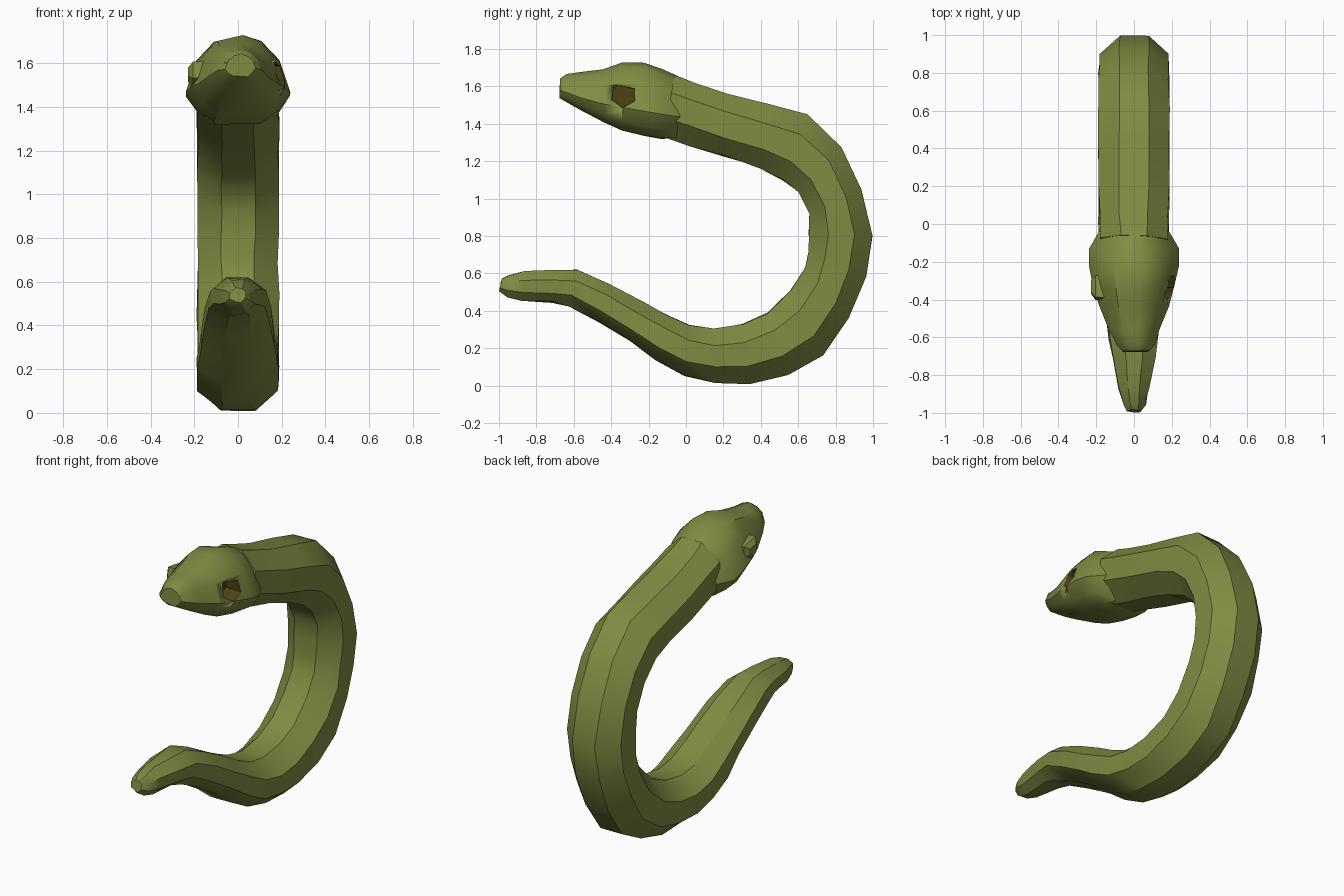
import bpy, bmesh, math, random
from mathutils import Vector

random.seed(4)
if "Cube" in bpy.data.objects:
    bpy.data.objects.remove(bpy.data.objects["Cube"])


def material(name, rgb):
    mat = bpy.data.materials.new(name)
    mat.use_nodes = True
    mat.diffuse_color = (*rgb, 1)
    mat.node_tree.nodes["Principled BSDF"].inputs["Base Color"].default_value = (*rgb, 1)
    return mat


olive = material("olive skin", (0.215, 0.26, 0.055))
dark = material("dark socket", (0.07, 0.055, 0.007))


def loft(name, rings, mat, jitter=0.0, angle=32):
    """Skin a list of closed rings and cap both ends."""
    bm = bmesh.new()
    loops = [[bm.verts.new(p + Vector([random.uniform(-jitter, jitter) for _ in range(3)]))
              for p in ring] for ring in rings]
    n = len(loops[0])
    for a, b in zip(loops, loops[1:]):
        for i in range(n):
            j = (i + 1) % n
            bm.faces.new((a[i], a[j], b[j], b[i]))
    bm.faces.new(loops[0])
    bm.faces.new(loops[-1])
    bmesh.ops.recalc_face_normals(bm, faces=bm.faces)
    mesh = bpy.data.meshes.new(name)
    bm.to_mesh(mesh)
    bm.free()
    mesh.materials.append(mat)
    obj = bpy.data.objects.new(name, mesh)
    bpy.context.collection.objects.link(obj)
    smooth(obj, angle)
    return obj


def smooth(obj, angle):
    bpy.ops.object.select_all(action='DESELECT')
    obj.select_set(True)
    bpy.context.view_layer.objects.active = obj
    bpy.ops.object.shade_smooth_by_angle(angle=math.radians(angle))


# Body: inner curve point, outer curve point, half width, from tail to neck
body_stations = [
    ((-.985, .57), (-.995, .505), .035), ((-.95, .59), (-.955, .475), .06),
    ((-.86, .61), (-.88, .455), .08), ((-.70, .62), (-.72, .447), .11),
    ((-.58, .615), (-.62, .425), .13), ((-.41, .54), (-.47, .345), .15),
    ((-.22, .44), (-.30, .235), .17), ((-.10, .375), (-.17, .14), .18),
    ((.02, .325), (-.01, .055), .185), ((.15, .305), (.16, .01), .185),
    ((.30, .325), (.34, .012), .185), ((.44, .39), (.55, .06), .185),
    ((.56, .505), (.73, .16), .185), ((.635, .63), (.87, .36), .185),
    ((.66, .72), (.96, .58), .185), ((.66, .82), (.995, .80), .185),
    ((.655, .92), (.94, 1.05), .185), ((.60, 1.03), (.83, 1.27), .185),
    ((.52, 1.10), (.65, 1.45), .185), ((.40, 1.165), (.45, 1.50), .185),
    ((.20, 1.23), (.22, 1.56), .185), ((.02, 1.285), (.05, 1.615), .18),
    ((-.12, 1.33), (-.06, 1.655), .175),
]
octagon = [math.radians(22.5 + 45 * k) for k in range(8)]
flat = math.cos(math.radians(22.5))
rings = []
for inner, outer, width in body_stations:
    a, b = Vector((0, *inner)), Vector((0, *outer))
    mid, half = (a + b) / 2, (b - a) / 2
    rings.append([mid + half * (math.sin(t) / flat) + Vector((width * math.cos(t) / flat, 0, 0))
                  for t in octagon])
loft("body", rings, olive, jitter=.005)

# Head: position, bottom, top, half width, sideways shift, from neck to snout
head_stations = [
    (0, 1.35, 1.625, .155, 0), (-.05, 1.325, 1.66, .19, 0),
    (-.13, 1.322, 1.69, .235, 0), (-.22, 1.333, 1.73, .24, 0),
    (-.34, 1.365, 1.73, .215, 0), (-.44, 1.41, 1.695, .185, 0),
    (-.56, 1.47, 1.675, .13, 0), (-.64, 1.515, 1.665, .10, .01),
    (-.675, 1.54, 1.64, .07, .01),
]
side = [(.45, 0), (.8, .14), (1, .34), (.78, .70), (.45, .92)]
section = side + [(.1, 1)] + [(-x, z) for x, z in reversed(side)]
rings = [[Vector((shift + x * w, y, lo + z * (hi - lo))) for x, z in section]
         for y, lo, hi, w, shift in head_stations]
head = loft("head", rings, olive, jitter=.004)


def eye_ring(x, scale):
    """Uneven six-sided outline around the eye."""
    outline = [(-.075, -.02), (-.01, -.07), (.06, -.03), (.06, .04), (-.01, .055), (-.06, .06)]
    return [Vector((x, -.33 + y * scale, 1.55 + z * scale)) for y, z in outline]


# Hollow eye socket cut into one side of the head
cutter = loft("socket_cutter", [eye_ring(.11, .9), eye_ring(.4, 1)], dark)
cutter.hide_render = True
cut = head.modifiers.new("socket", 'BOOLEAN')
cut.operation, cut.solver, cut.object = 'DIFFERENCE', 'EXACT', cutter
cut.material_mode = 'TRANSFER'
bpy.context.view_layer.objects.active = head
bpy.ops.object.modifier_apply(modifier=cut.name)
bpy.data.objects.remove(cutter)

# Raised closed eyelid on the other side
loft("eyelid", [eye_ring(-.13, 1), eye_ring(-.205, .95), eye_ring(-.228, .5)], olive)

# Small nostril bumps on the snout
for sign in (-1, 1):
    bpy.ops.mesh.primitive_uv_sphere_add(segments=8, ring_count=6, radius=.018,
                                         location=(.01 + sign * .055, -.655, 1.605))
    nostril = bpy.context.object
    nostril.name = "left_nostril" if sign > 0 else "right_nostril"
    nostril.data.materials.append(olive)
    smooth(nostril, 60)
